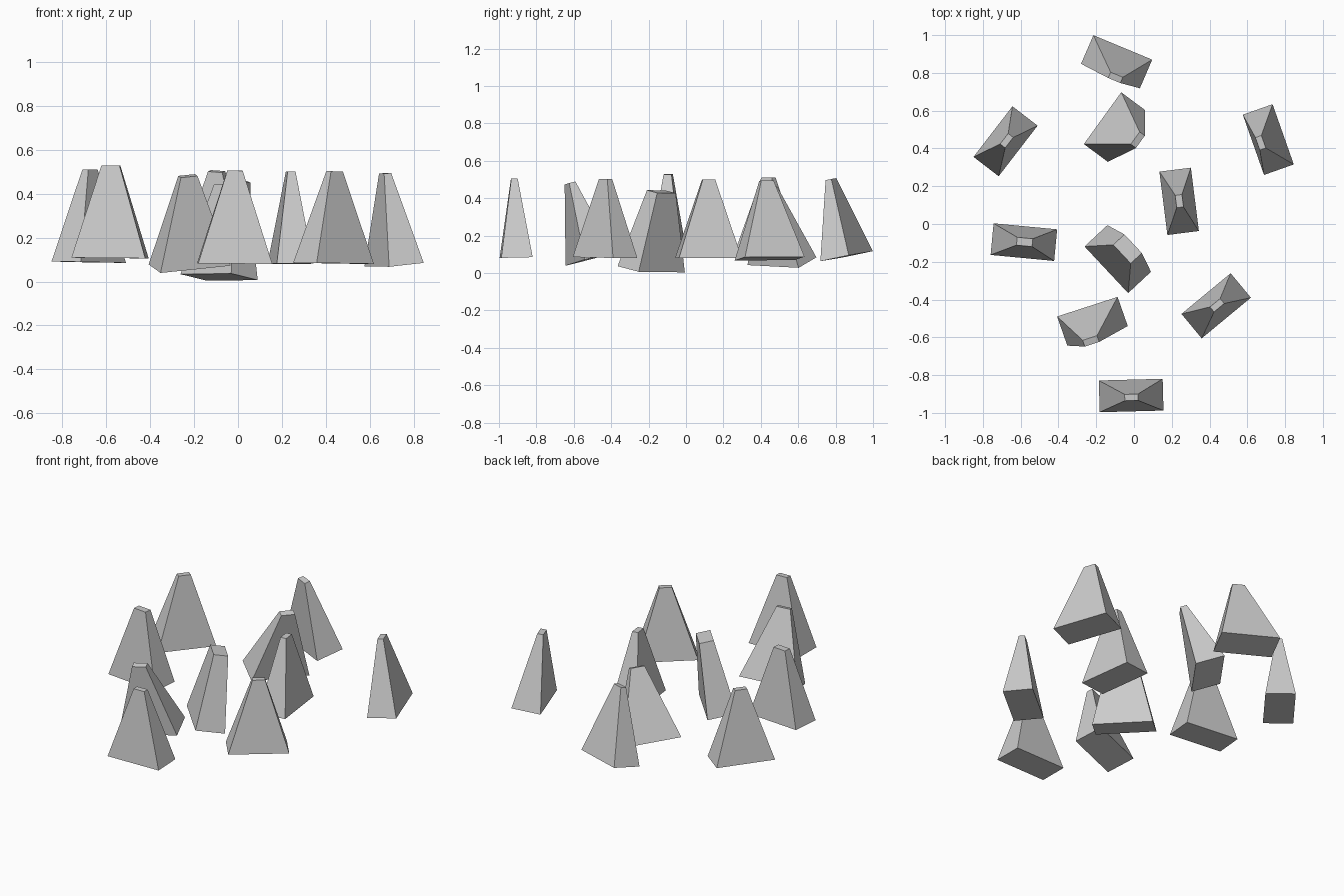
import bpy, math
from mathutils import Vector

cube = bpy.data.objects.get("Cube")
if cube:
    bpy.data.objects.remove(cube)

# One plain grey for every block
grey = bpy.data.materials.new("plain_grey")
grey.use_nodes = True
colour = (0.6, 0.6, 0.6, 1)
grey.diffuse_color = colour
grey.node_tree.nodes["Principled BSDF"].inputs["Base Color"].default_value = colour

BASE = (0.338, 0.168)


def tapered_block(name, foot, tip, heading, top=(0.07, 0.034)):
    """Rectangular frustum from foot centre to tip centre, long side along heading (degrees)."""
    foot, tip = Vector(foot), Vector(tip)
    axis = (tip - foot).normalized()
    a = math.radians(heading)
    u = Vector((math.cos(a), math.sin(a), 0))
    u = (u - axis * u.dot(axis)).normalized()
    v = axis.cross(u)
    verts = [c + u * sx * size[0] / 2 + v * sy * size[1] / 2
             for c, size in ((foot, BASE), (tip, top))
             for sx, sy in ((-1, -1), (1, -1), (1, 1), (-1, 1))]
    sides = [(i, (i + 1) % 4, (i + 1) % 4 + 4, i + 4) for i in range(4)]
    mesh = bpy.data.meshes.new(name)
    mesh.from_pydata(verts, [], [(3, 2, 1, 0), (4, 5, 6, 7)] + sides)
    mesh.materials.append(grey)
    obj = bpy.data.objects.new(name, mesh)
    bpy.context.collection.objects.link(obj)


# Upright blocks
tapered_block("front_block", (-0.015, -0.908, 0.083), (-0.014, -0.918, 0.505), 1.5)
tapered_block("front_left_block", (0.435, -0.433, 0.083), (0.44, -0.43, 0.502), 39.6)
tapered_block("right_block", (-0.583, -0.096, 0.107), (-0.579, -0.095, 0.528), -5.4, (0.083, 0.042))
tapered_block("inner_left_block", (0.239, 0.12, 0.081), (0.24, 0.121, 0.501), -82.8, (0.066, 0.036))
tapered_block("back_right_block", (-0.68, 0.438, 0.088), (-0.674, 0.441, 0.51), 52.4)

# Leaning blocks
tapered_block("front_right_block", (-0.22, -0.515, 0.075), (-0.228, -0.62, 0.481), 19.3, (0.08, 0.036))
tapered_block("center_block", (-0.086, -0.186, 0.02), (-0.034, -0.132, 0.435), -47, (0.135, 0.082))
tapered_block("back_left_block", (0.711, 0.447, 0.077), (0.67, 0.43, 0.493), -70.6)
tapered_block("rear_block", (-0.092, 0.859, 0.09), (-0.098, 0.775, 0.502), -23.3)
tapered_block("inner_back_block", (-0.103, 0.513, 0.063), (0.02, 0.445, 0.458), 53.3, (0.08, 0.036))
